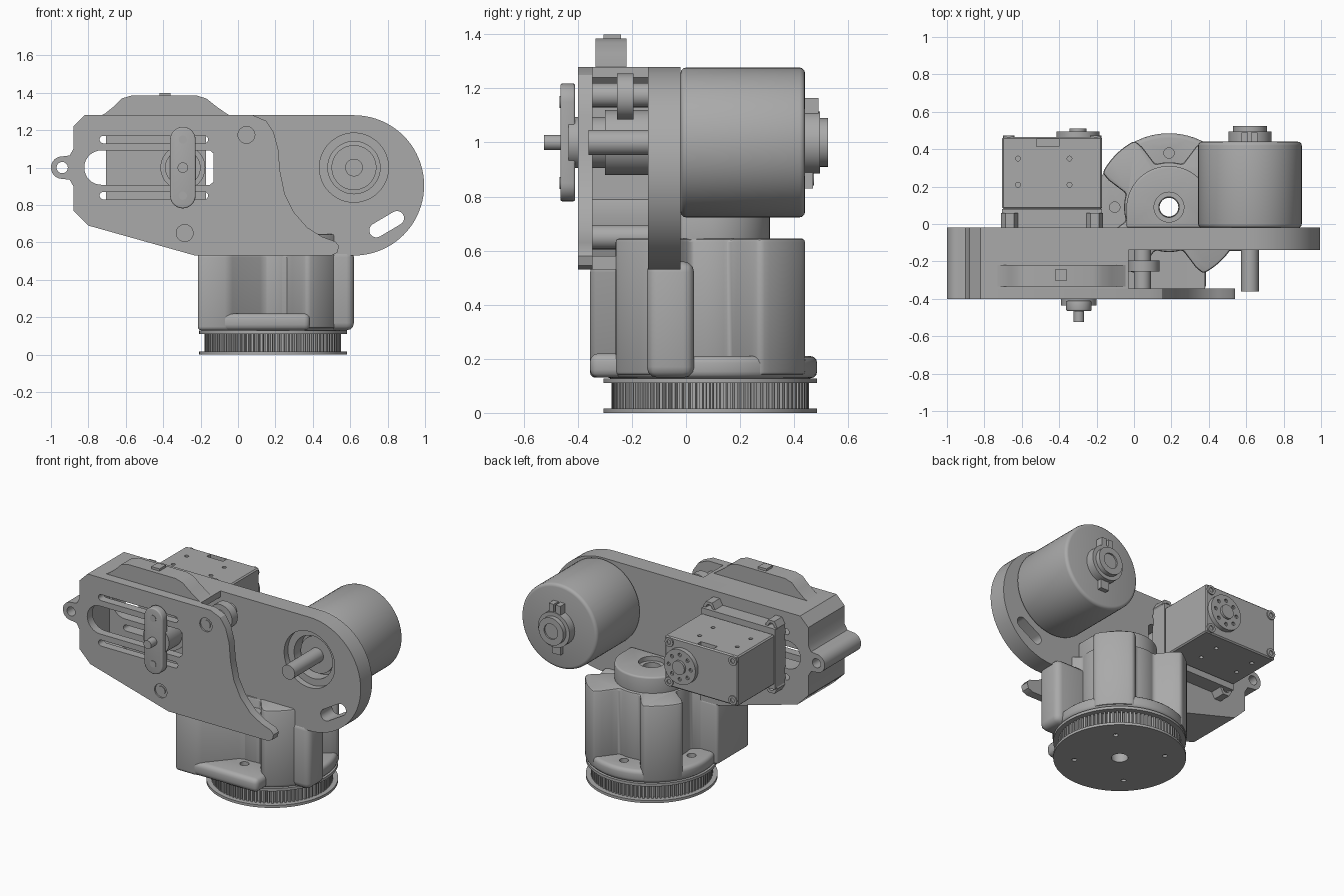
import bpy
from math import sin, cos, pi, radians, degrees
from mathutils import Vector

if "Cube" in bpy.data.objects:
    bpy.data.objects.remove(bpy.data.objects["Cube"])

grey = bpy.data.materials.new("machined_grey")
grey.use_nodes = True
grey.diffuse_color = (0.4, 0.4, 0.4, 1)
grey.node_tree.nodes["Principled BSDF"].inputs["Base Color"].default_value = (0.4, 0.4, 0.4, 1)


def bake(obj):
    """Turn the modifiers of an object into real mesh."""
    deps = bpy.context.evaluated_depsgraph_get()
    mesh = bpy.data.meshes.new_from_object(obj.evaluated_get(deps))
    obj.modifiers.clear()
    obj.data = mesh
    finish(obj)


def finish(obj):
    obj.data.materials.clear()
    obj.data.materials.append(grey)
    obj.data.shade_smooth()
    obj.data.set_sharp_from_angle(angle=radians(32))


def prism(name, pts, axis, a, b, bevel=0, segments=3):
    """Extrude a flat outline along y (points are x, z) or z (points are x, y)."""
    def place(p, d):
        return (p[0], d, p[1]) if axis == "y" else (p[0], p[1], d)
    n = len(pts)
    verts = [place(p, d) for d in (a, b) for p in pts]
    faces = [list(range(n))[::-1], list(range(n, 2 * n))]
    faces += [[i, (i + 1) % n, n + (i + 1) % n, n + i] for i in range(n)]
    mesh = bpy.data.meshes.new(name)
    mesh.from_pydata(verts, [], faces)
    # Make normals point outward
    area = sum(p[0] * q[1] - q[0] * p[1] for p, q in zip(pts, pts[1:] + pts[:1]))
    if (area > 0) == (axis == "y"):
        mesh.flip_normals()
    obj = bpy.data.objects.new(name, mesh)
    bpy.context.collection.objects.link(obj)
    finish(obj)
    if bevel:
        mod = obj.modifiers.new("Bevel", "BEVEL")
        mod.width, mod.segments = bevel, segments
        bake(obj)
    return obj


def arc(cx, cy, r, start=0, end=360, n=48):
    full = abs(end - start) == 360
    steps = n if full else n + 1
    return [(cx + r * cos(radians(start + (end - start) * i / n)),
             cy + r * sin(radians(start + (end - start) * i / n))) for i in range(steps)]


def rect(x0, x1, y0, y1):
    return [(x0, y0), (x1, y0), (x1, y1), (x0, y1)]


def capsule(p, q, r):
    d = Vector(q) - Vector(p)
    t = degrees(Vector((1, 0)).angle_signed(d)) * -1
    return arc(*q, r, t - 90, t + 90, 14) + arc(*p, r, t + 90, t + 270, 14)


def disc(name, x, y, r, axis, a, b, bevel=0, n=48):
    return prism(name, arc(x, y, r, n=n), axis, a, b, bevel)


def cut(obj, *cutters):
    for c in cutters:
        mod = obj.modifiers.new("Cut", "BOOLEAN")
        mod.operation, mod.solver, mod.object = "DIFFERENCE", "EXACT", c
        bpy.context.view_layer.update()
        bake(obj)
        bpy.data.objects.remove(c)


def hole(x, y, r, axis, a, b, n=32):
    return disc("cutter", x, y, r, axis, a, b, n=n)


# Arm outlines
left_edge = [(-0.82, 1.28), (-0.88, 1.22), (-0.88, 1.1), (-0.9, 1.065)]
left_edge += arc(-0.94, 1.0, 0.06, 90, 270, 20)
left_edge += [(-0.9, 0.935), (-0.88, 0.9), (-0.88, 0.77), (-0.8, 0.69), (-0.23, 0.53)]
swoop = [(0.5, 0.53), (0.53, 0.545), (0.54, 0.58), (0.52, 0.605), (0.45, 0.63), (0.37, 0.68),
         (0.3, 0.76), (0.25, 0.86), (0.225, 0.98), (0.215, 1.1), (0.19, 1.19), (0.15, 1.25), (0.08, 1.28)]


def windows(a, b):
    """Cutters shared by the two arm plates."""
    win = arc(-0.73, 1.0, 0.092, 90, 270, 16) + [(-0.15, 0.908), (-0.13, 0.925), (-0.13, 1.075), (-0.15, 1.092)]
    return [prism("cutter", win, "y", a, b),
            prism("cutter", capsule((-0.72, 1.15), (-0.18, 1.15), 0.02), "y", a, b),
            prism("cutter", capsule((-0.72, 0.85), (-0.18, 0.85), 0.02), "y", a, b),
            hole(-0.94, 1.0, 0.03, "y", a, b)]


# Back plate with motor end
back_plate = prism("arm_back_plate", left_edge + arc(0.62, 0.905, 0.375, -90, 90, 40), "y", -0.14, -0.02)
cut(back_plate, *windows(-0.2, 0.05),
    hole(0.62, 1.0, 0.185, "y", -0.2, -0.1, 48), hole(0.62, 1.0, 0.14, "y", -0.2, 0.05, 48),
    prism("cutter", capsule((0.74, 0.665), (0.85, 0.73), 0.038), "y", -0.2, 0.05))

# Front cover
cover = prism("arm_front_cover", left_edge + swoop, "y", -0.4, -0.345)
cut(cover, *windows(-0.5, -0.3), hole(0.045, 1.175, 0.045, "y", -0.5, -0.39),
    hole(-0.285, 0.65, 0.045, "y", -0.5, -0.39))

# Hollow wall between the plates
wall = prism("arm_side_wall", left_edge + [(0.38, 0.53), (0.38, 0.6), (-0.03, 0.7), (-0.03, 1.28)],
             "y", -0.345, -0.14)
cavity = [(-0.8, 1.24), (-0.84, 1.2), (-0.84, 0.79), (-0.78, 0.73), (-0.22, 0.58),
          (0.5, 0.58), (0.5, 1.24)]
cut(wall, prism("cutter", cavity, "y", -0.345, -0.14), hole(-0.94, 1.0, 0.03, "y", -0.5, 0))

# Bolts, spacers and belt idler
for i, (x, z) in enumerate([(0.045, 1.175), (-0.285, 0.65)]):
    disc(f"cover_bolt_{i}", x, z, 0.028, "y", -0.395, -0.14, n=24)
    disc(f"spacer_{i}", x, z, 0.045, "y", -0.345, -0.14, n=24)
disc("belt_idler", 0.05, 1.17, 0.085, "y", -0.255, -0.195)

# Top handle
bow = [(-0.75, 1.27), (-0.71, 1.29), (-0.66, 1.33), (-0.62, 1.37), (-0.57, 1.385),
       (-0.22, 1.385), (-0.17, 1.37), (-0.12, 1.33), (-0.07, 1.295), (-0.03, 1.27)]
prism("top_handle", bow, "y", -0.335, -0.22)
prism("handle_button", rect(-0.42, -0.36, -0.305, -0.24), "z", 1.38, 1.4)

# Front lever on its shaft
prism("front_lever", capsule((-0.295, 0.85), (-0.295, 1.15), 0.068), "y", -0.465, -0.41, 0.008)
for z in (0.85, 1.15):
    disc("lever_pin", -0.295, z, 0.022, "y", -0.468, -0.44, n=20)
disc("lever_hub", -0.295, 1.0, 0.095, "y", -0.435, -0.3)
disc("lever_shaft", -0.295, 1.0, 0.028, "y", -0.525, -0.1, n=24)
disc("drive_disc", -0.295, 1.0, 0.12, "y", -0.3, 0)

# Servo bracket with corner bosses
prism("servo_bracket", rect(-0.705, -0.17, 0.8, 1.2), "y", -0.03, 0.08)
for x in (-0.665, -0.21):
    for z in (0.8, 1.2):
        boss = disc("bracket_boss", x, z, 0.045, "y", -0.03, 0.06, n=6)
        cut(boss, hole(x, z, 0.022, "y", 0.03, 0.1, 16))

# Servo body
servo = prism("servo_body", rect(-0.705, -0.17, 0.835, 1.165), "y", 0.08, 0.465, 0.008, 1)
cut(servo, *[hole(x, y, 0.013, "z", a, a + 0.05, 12) for x in (-0.62, -0.345)
             for y in (0.21, 0.35) for a in (0.81, 1.14)],
    prism("cutter", rect(-0.52, -0.4, 0.415, 0.455), "z", 1.12, 1.2))
for x in (-0.67, -0.205):
    for z in (0.87, 1.13):
        post = disc("servo_corner", x, z, 0.03, "y", 0.44, 0.473, n=20)
        cut(post, hole(x, z, 0.015, "y", 0.45, 0.5, 12))
horn = disc("servo_horn", -0.3, 1.0, 0.115, "y", 0.46, 0.495)
cut(horn, *[hole(-0.3 + 0.08 * cos(k * pi / 4), 1 + 0.08 * sin(k * pi / 4), 0.012, "y", 0.48, 0.52, 10)
            for k in range(8)])
disc("servo_horn_cap", -0.3, 1.0, 0.045, "y", 0.49, 0.51, n=24)

# Motor
disc("motor_body", 0.62, 1.0, 0.277, "y", -0.02, 0.44, 0.02, 64)
disc("motor_front_boss", 0.62, 1.0, 0.12, "y", -0.06, 0)
disc("motor_shaft", 0.62, 1.0, 0.047, "y", -0.36, 0)
disc("motor_collar", 0.62, 1.0, 0.115, "y", 0.43, 0.495)
cap = disc("motor_rear_cap", 0.62, 1.0, 0.09, "y", 0.49, 0.525)
cut(cap, hole(0.62, 1.0, 0.05, "y", 0.515, 0.6))
for x in (0.575, 0.625):
    prism("collar_clamp", rect(x, x + 0.035, 1.09, 1.165), "y", 0.44, 0.49)
prism("collar_foot", rect(0.59, 0.65, 0.83, 0.9), "y", 0.44, 0.47)

# Drive pulley with teeth
cx, cy = 0.187, 0.09
teeth = 88
tooth_ring = []
for k in range(teeth):
    for f, r in ((0, 0.345), (0.35, 0.345), (0.45, 0.365), (0.9, 0.365)):
        a = 2 * pi * (k + f) / teeth
        tooth_ring.append((cx + r * cos(a), cy + r * sin(a)))
prism("pulley_teeth", tooth_ring, "z", 0.015, 0.115)
lower = disc("pulley_lower_flange", cx, cy, 0.395, "z", 0, 0.017, n=96)
cut(lower, hole(cx, cy, 0.05, "z", -0.1, 0.1),
    *[hole(cx + 0.27 * cos(a), cy + 0.27 * sin(a), 0.015, "z", -0.1, 0.1, 12)
      for a in (pi / 4, 3 * pi / 4, 5 * pi / 4, 7 * pi / 4)])
disc("pulley_upper_flange", cx, cy, 0.395, "z", 0.11, 0.128, n=96)

# Base housing: ledge, four-lobed tower, neck
ledge = disc("housing_ledge", cx, cy, 0.395, "z", 0.128, 0.21, 0.025, 72)
cut(ledge, *[hole(cx + 0.29 * cos(k * pi / 2), cy + 0.29 * sin(k * pi / 2), 0.028, "z", 0.17, 0.3, 20)
             for k in range(4)])
lobes = []
for k in range(120):
    off = abs((k * 3) % 90 - 45)
    blend = min(1, max(0, (off - 17) / 11))
    r = 0.4 - 0.16 * blend * blend * (3 - 2 * blend)
    lobes.append((cx + r * cos(radians(k * 3)), cy + r * sin(radians(k * 3))))
tower = prism("housing_tower", lobes, "z", 0.14, 0.645, 0.015, 2)
neck = prism("housing_neck", [(-0.04, -0.02), (0.415, -0.02)] + arc(cx, 0.082, 0.228, 0, 180), "z", 0.6, 0.75, 0.012)
for part in (tower, neck):
    cut(part, hole(cx, cy, 0.055, "z", 0, 1))
cut(neck, hole(cx, cy, 0.08, "z", 0.72, 0.8))
for obj in bpy.data.objects:
    if obj.name in ("pulley_teeth", "pulley_upper_flange", "housing_ledge"):
        cut(obj, hole(cx, cy, 0.052, "z", -0.1, 0.5))

# Base housing: front shoulder, sloped block and its floor
shoulder = prism("housing_shoulder", rect(0.3, 0.62, -0.145, 0.03), "z", 0.13, 0.56, 0.04)
block = [(-0.215, -0.02), (-0.215, -0.355), (-0.07, -0.355), (-0.03, -0.335), (0.12, -0.16),
         (0.16, -0.145), (0.4, -0.145), (0.4, -0.02)]
prism("housing_front_block", block, "z", 0.13, 0.54, 0.02)
floor = prism("housing_front_floor", rect(-0.2, 0.385, -0.355, -0.1), "z", 0.13, 0.22, 0.03)
cut(floor, hole(cx, -0.2, 0.028, "z", 0.17, 0.3, 20))
